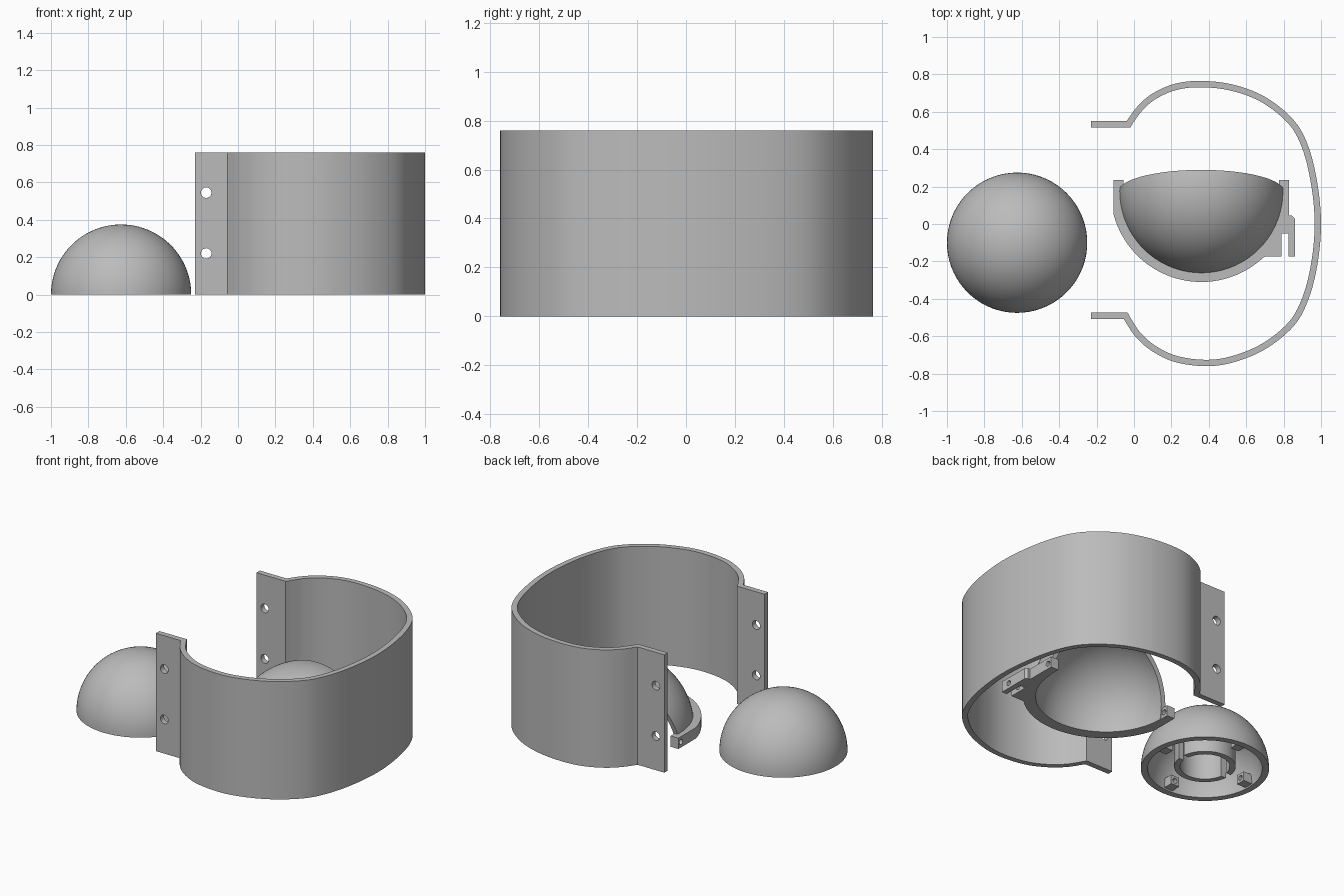
import bpy, bmesh, math
from mathutils import Vector, Matrix

if "Cube" in bpy.data.objects:
    bpy.data.objects.remove(bpy.data.objects["Cube"])

grey = bpy.data.materials.new("plain grey")
grey.diffuse_color = (0.5, 0.5, 0.5, 1)
grey.use_nodes = True
grey.node_tree.nodes["Principled BSDF"].inputs["Base Color"].default_value = grey.diffuse_color


def make(name, bm):
    """Turn a bmesh into a named grey object."""
    bmesh.ops.recalc_face_normals(bm, faces=bm.faces)
    me = bpy.data.meshes.new(name)
    bm.to_mesh(me)
    bm.free()
    ob = bpy.data.objects.new(name, me)
    me.materials.append(grey)
    bpy.context.collection.objects.link(ob)
    return ob


def prism(name, pts, z0, z1):
    """Extrude a flat outline upwards."""
    bm = bmesh.new()
    f = bm.faces.new([bm.verts.new((x, y, z0)) for x, y in pts])
    r = bmesh.ops.extrude_face_region(bm, geom=[f])
    vs = [v for v in r["geom"] if isinstance(v, bmesh.types.BMVert)]
    bmesh.ops.translate(bm, verts=vs, vec=(0, 0, z1 - z0))
    return make(name, bm)


def revolve(name, profile, centre, closed, steps=72):
    """Spin an (r, z) profile around a vertical axis."""
    bm = bmesh.new()
    vs = [bm.verts.new((r, 0, z)) for r, z in profile]
    es = [bm.edges.new(p) for p in zip(vs, vs[1:])]
    if closed:
        es.append(bm.edges.new((vs[-1], vs[0])))
    bmesh.ops.spin(bm, geom=vs + es, cent=(0, 0, 0), axis=(0, 0, 1),
                   angle=math.tau, steps=steps)
    bmesh.ops.remove_doubles(bm, verts=bm.verts, dist=1e-4)
    bmesh.ops.translate(bm, verts=bm.verts, vec=centre)
    return make(name, bm)


def box(name, centre, size, rot=None):
    bm = bmesh.new()
    m = Matrix.Translation(centre) @ (rot or Matrix()) @ Matrix.Diagonal((*size, 1))
    bmesh.ops.create_cube(bm, size=1, matrix=m)
    return make(name, bm)


def rod(centre, axis, radius, length):
    """Round cutter along an axis."""
    bm = bmesh.new()
    m = Matrix.Translation(centre) @ Vector(axis).to_track_quat('Z', 'Y').to_matrix().to_4x4()
    bmesh.ops.create_cone(bm, cap_ends=True, segments=24, radius1=radius,
                          radius2=radius, depth=length, matrix=m)
    return make("cutter", bm)


def cut(ob, cutter):
    mod = ob.modifiers.new("cut", 'BOOLEAN')
    mod.operation, mod.object, mod.solver = 'DIFFERENCE', cutter, 'EXACT'
    bpy.context.view_layer.objects.active = ob
    bpy.ops.object.modifier_apply(modifier=mod.name)
    bpy.data.objects.remove(cutter)


def smooth(ob):
    bpy.ops.object.select_all(action='DESELECT')
    ob.select_set(True)
    bpy.context.view_layer.objects.active = ob
    bpy.ops.object.shade_smooth_by_angle(angle=math.radians(30))


def arc(r, a0, a1, n, cx=0, cy=0):
    ts = [math.radians(a0 + (a1 - a0) * i / n) for i in range(n + 1)]
    return [(cx + r * math.cos(t), cy + r * math.sin(t)) for t in ts]


def spline(keys, n=8):
    """Catmull-Rom curve through the key points."""
    k = [Vector(p) for p in keys]
    k = [2 * k[0] - k[1]] + k + [2 * k[-1] - k[-2]]
    out = []
    for a, b, c, d in zip(k, k[1:], k[2:], k[3:]):
        for i in range(n):
            t = i / n
            out.append(0.5 * (2 * b + (c - a) * t + (2 * a - 5 * b + 4 * c - d) * t * t
                              + (3 * b - a - 3 * c + d) * t ** 3))
    return out + [k[-2]]


# Open band with two bolt flanges
T = 0.034
outer = spline([(-0.04, 0.55), (0.02, 0.63), (0.1, 0.698), (0.22, 0.75), (0.36, 0.765),
                (0.53, 0.745), (0.7, 0.68), (0.85, 0.56), (0.93, 0.42), (0.98, 0.22),
                (1.0, 0.0), (0.98, -0.22), (0.93, -0.41), (0.85, -0.55), (0.7, -0.67),
                (0.53, -0.74), (0.38, -0.76), (0.22, -0.738), (0.1, -0.682),
                (0.01, -0.605), (-0.055, -0.508)])
inner = []
for i, p in enumerate(outer):
    d = (outer[min(i + 1, len(outer) - 1)] - outer[max(i - 1, 0)]).normalized()
    inner.append(p + T * Vector((d.y, -d.x)))
inner[0], inner[-1] = Vector((-0.02, 0.515)), Vector((-0.035, -0.472))
outline = [(-0.23, 0.55)] + [tuple(p) for p in outer] + [(-0.23, -0.508), (-0.23, -0.472)]
outline += [tuple(p) for p in reversed(inner)] + [(-0.23, 0.515)]
band = prism("open_band", outline, 0, 0.76)
for z in (0.22, 0.545):
    cut(band, rod((-0.17, 0, z), (0, 1, 0), 0.028, 1.4))
smooth(band)


# Hollow dome on its own
C = Vector((-0.625, -0.1, 0))
dome = revolve("small_dome", arc(0.375, 90, 0, 24) + arc(0.335, 0, 90, 24), C, False)
smooth(dome)

# Slotted ring hanging inside the dome
ring = revolve("inner_ring", [(0.18, 0.015), (0.18, 0.3), (0.145, 0.31), (0.145, 0.015)], C, True)
cut(ring, box("cutter", C + Vector((0, 0, 0.08)), (0.6, 0.045, 0.2)))
smooth(ring)

# Four drilled lugs around the dome rim
for i in range(4):
    R = Matrix.Rotation(i * math.pi / 2, 4, 'Z')
    d = R @ Vector((1, 0, 0))
    lug = box("rim_lug", C + 0.308 * d + Vector((0, 0, 0.04)), (0.075, 0.06, 0.06), R)
    cut(lug, rod(C + 0.27 * d + Vector((0, 0, 0.04)), d, 0.016, 0.08))
    smooth(lug)

# Visor shell: hollow dome trimmed by a leaning plane
V = Vector((0.36, 0.175, 0))
visor = revolve("visor_shell", arc(0.442, 90, 0, 28) + arc(0.412, 0, 90, 28), V, False)
tilt = math.radians(15)
n = Vector((0, math.cos(tilt), -math.sin(tilt)))
cut(visor, box("cutter", V + n, (2, 2, 2), Matrix.Rotation(-tilt, 4, 'X')))
smooth(visor)

# Base flange of the visor with end ears and a side clip
pts = [(-0.11, 0.235), (-0.11, 0.056)] + arc(0.485, 196, 313, 36, V.x, V.y)
pts += [(0.70, -0.175), (0.788, -0.175), (0.788, -0.05), (0.825, -0.05), (0.825, -0.175),
        (0.86, -0.175), (0.86, 0.03), (0.845, 0.045), (0.83, 0.045), (0.83, 0.235),
        (0.775, 0.235)]
pts += arc(0.415, 0, -180, 48, V.x, V.y) + [(-0.055, 0.235)]
flange = prism("visor_flange", pts, 0, 0.07)
cut(flange, rod((0.36, 0.207, 0.035), (1, 0, 0), 0.017, 1.2))
cut(flange, rod((0.83, -0.115, 0.035), (1, 0, 0), 0.017, 0.2))
smooth(flange)
